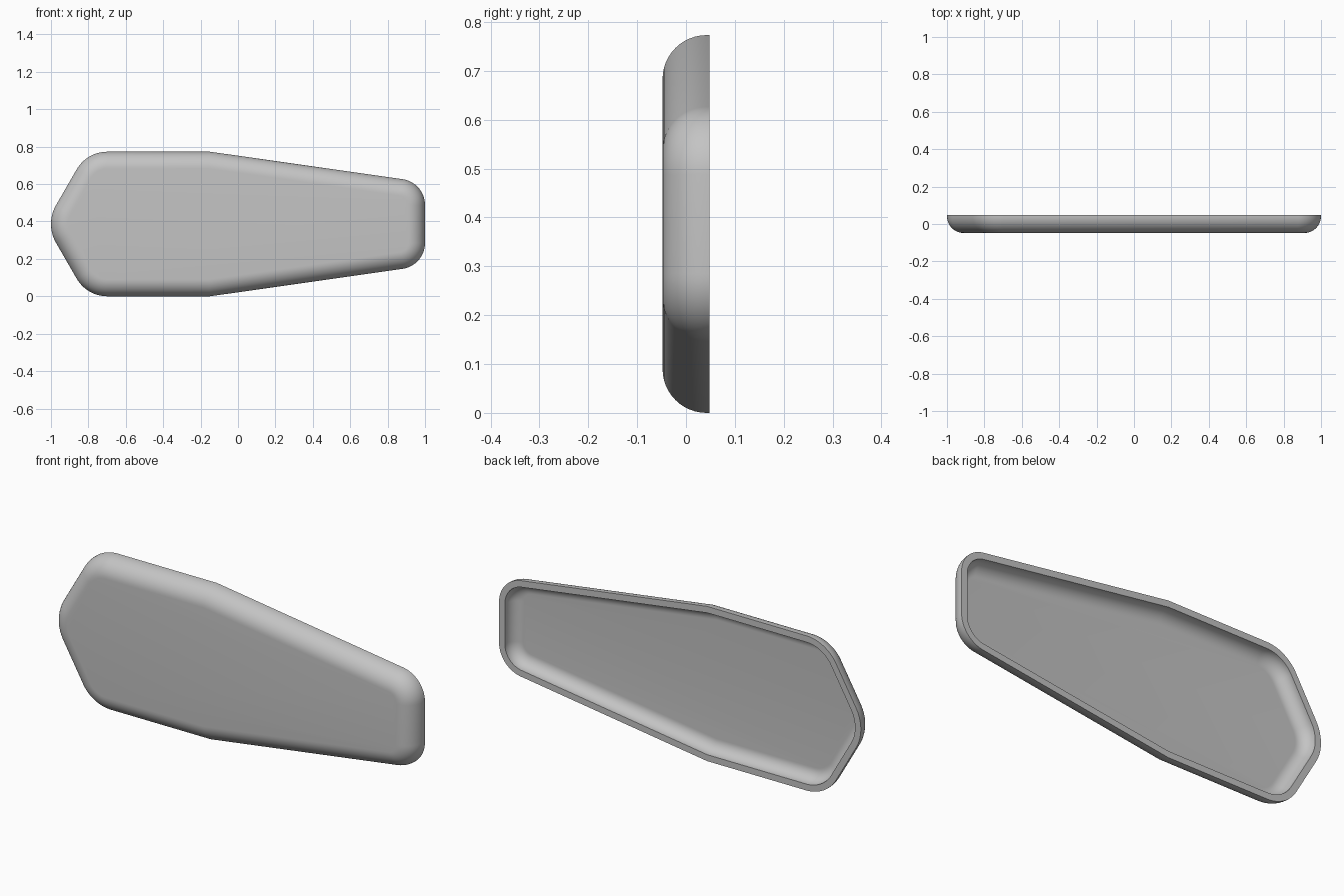
import bpy
import bmesh
from math import sin, cos, pi, radians
from mathutils import Vector, Matrix

cube = bpy.data.objects.get("Cube")
if cube:
    bpy.data.objects.remove(cube, do_unlink=True)

HEIGHT = 0.773
HALF_DEPTH = 0.048
EDGE = 0.09      # radius of the rolled edge
WALL = 0.032     # shell thickness

# Outline corners, counter-clockwise: x, z, fillet radius
lower = [(-0.808, 0, 0.19), (-0.15, 0, 0), (1, 0.164, 0.14)]
upper = [(x, HEIGHT - z, r) for x, z, r in reversed(lower)]
corners = [(-1.031, HEIGHT / 2, 0.2)] + lower + upper


def outline(inset, steps=14):
    """Rounded outline moved inward by a distance."""
    points = []
    for i, (x, z, r) in enumerate(corners):
        p = Vector((x, z))
        a = (p - Vector(corners[i - 1][:2])).normalized()
        b = (Vector(corners[(i + 1) % len(corners)][:2]) - p).normalized()
        n0, n1 = Vector((a.y, -a.x)), Vector((b.y, -b.x))
        turn = n1.angle(n0)
        middle = (n0 + n1).normalized()
        centre = p - middle * (r / cos(turn / 2))
        if r == 0:
            points.append(centre - middle * (inset / cos(turn / 2)))
            continue
        for k in range(steps + 1):
            normal = Matrix.Rotation(turn * k / steps, 2) @ n0
            points.append(centre + normal * (r - inset))
    return points


def quarter_round(radius, steps=12):
    """Inset and depth pairs from the open rim to the flat face."""
    centre = EDGE - HALF_DEPTH
    pairs = [(EDGE - radius, HALF_DEPTH)]
    for k in range(steps + 1):
        t = k / steps * pi / 2
        pairs.append((EDGE - radius * cos(t), centre - radius * sin(t)))
    return pairs


# Rings run from the outer face, over the rim, to the inner floor
section = quarter_round(EDGE)[::-1] + quarter_round(EDGE - WALL)
bm = bmesh.new()
rings = [[bm.verts.new((p.x, y, p.y)) for p in outline(inset)]
         for inset, y in section]
for r0, r1 in zip(rings, rings[1:]):
    for i in range(len(r0)):
        bm.faces.new((r0[i - 1], r0[i], r1[i], r1[i - 1]))
bm.faces.new(rings[0])
bm.faces.new(rings[-1])
bmesh.ops.recalc_face_normals(bm, faces=bm.faces)

mesh = bpy.data.meshes.new("shell_cover")
bm.to_mesh(mesh)
bm.free()
cover = bpy.data.objects.new("shell_cover", mesh)
bpy.context.collection.objects.link(cover)

# Plain grey finish
grey = bpy.data.materials.new("plain_grey")
grey.use_nodes = True
colour = (0.55, 0.55, 0.55, 1)
grey.diffuse_color = colour
grey.node_tree.nodes["Principled BSDF"].inputs["Base Color"].default_value = colour
mesh.materials.append(grey)

bpy.ops.object.select_all(action="DESELECT")
cover.select_set(True)
bpy.context.view_layer.objects.active = cover
bpy.ops.object.shade_smooth_by_angle(angle=radians(35))
